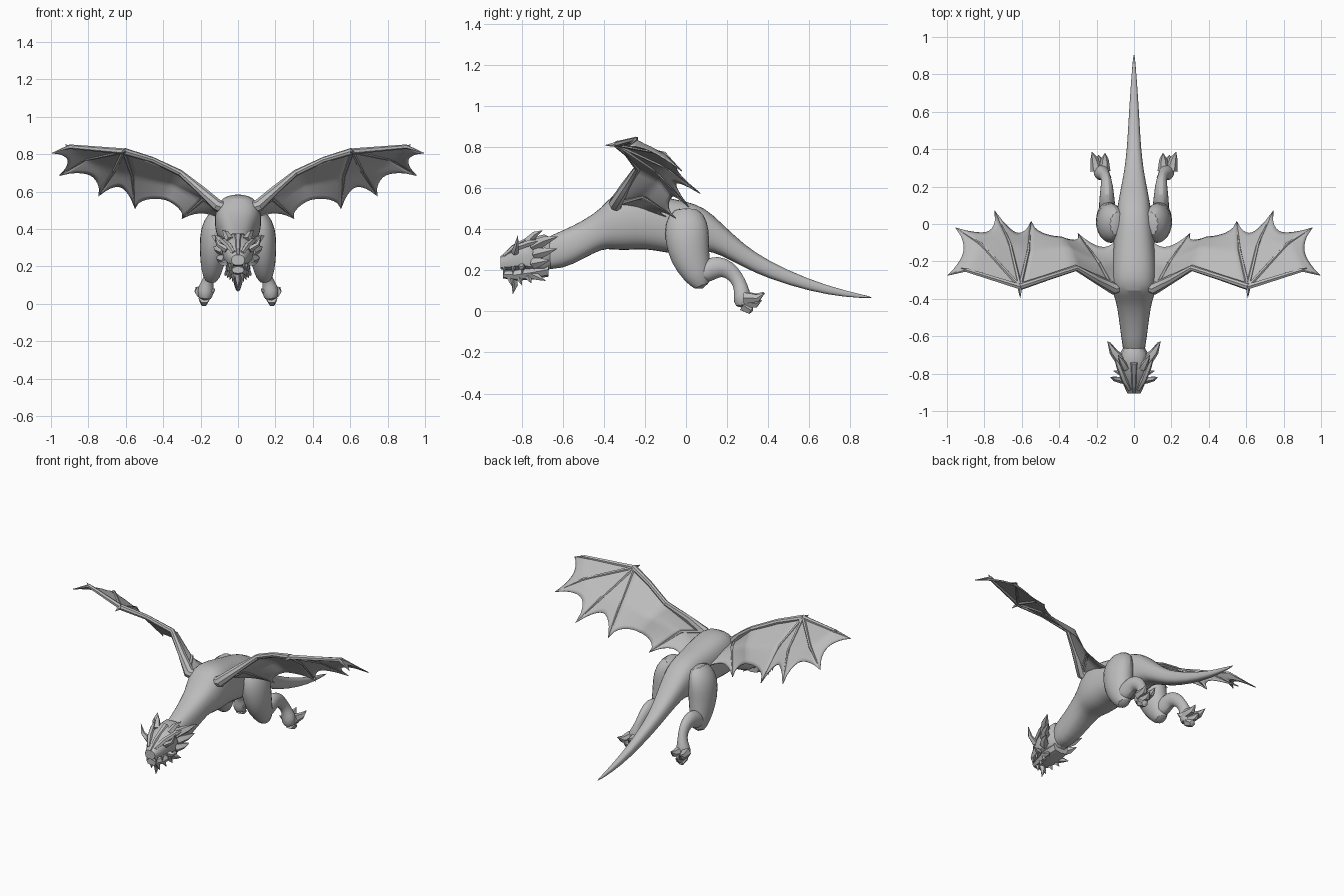
import bpy
import math
from mathutils import Vector

cube = bpy.data.objects.get("Cube")
if cube:
    bpy.data.objects.remove(cube, do_unlink=True)

# One plain grey for everything
grey = bpy.data.materials.new("stone_grey")
grey.use_nodes = True
colour = (0.5, 0.5, 0.5, 1)
grey.diffuse_color = colour
grey.node_tree.nodes["Principled BSDF"].inputs["Base Color"].default_value = colour


def make_object(name, verts, faces, mirror=False, smooth=0, thickness=0, angle=40):
    mesh = bpy.data.meshes.new(name)
    mesh.from_pydata(verts, [], faces)
    mesh.materials.append(grey)
    obj = bpy.data.objects.new(name, mesh)
    bpy.context.collection.objects.link(obj)
    bpy.ops.object.select_all(action="DESELECT")
    obj.select_set(True)
    bpy.context.view_layer.objects.active = obj
    bpy.ops.object.shade_smooth_by_angle(angle=math.radians(angle))
    if thickness:
        solid = obj.modifiers.new("thickness", "SOLIDIFY")
        solid.thickness = thickness
        solid.offset = 0
    if smooth:
        obj.modifiers.new("rounding", "SUBSURF").levels = smooth
        obj.modifiers["rounding"].render_levels = smooth
    if mirror:
        obj.modifiers.new("other_side", "MIRROR").use_mirror_merge = False
    return obj


def squared(value, power):
    return math.copysign(abs(value) ** power, value)


def tube(name, rings, sides=10, upright=False, **options):
    """Loft elliptical rings given as (centre, half width, half height)."""
    centres = [Vector(ring[0]) for ring in rings]
    overall = (centres[-1] - centres[0]).normalized()
    reference = Vector((0, 0, 1)) if abs(overall.x) > 0.7 else Vector((1, 0, 0))
    power = 0.8 if upright else 1
    verts, faces = [], []
    last = len(rings) - 1
    for i, (_, width, height) in enumerate(rings):
        along = (centres[min(i + 1, last)] - centres[max(i - 1, 0)]).normalized()
        if upright:
            along = Vector((0, 1, 0))
        across = (reference - along * reference.dot(along)).normalized()
        up = across.cross(along)
        for k in range(sides):
            a = math.tau * k / sides
            side_step = across * width * squared(math.cos(a), power)
            verts.append(centres[i] + side_step + up * height * squared(math.sin(a), power))
    for i in range(last):
        for k in range(sides):
            n = (k + 1) % sides
            faces.append((i * sides + k, i * sides + n, (i + 1) * sides + n, (i + 1) * sides + k))
    faces.append(tuple(reversed(range(sides))))
    faces.append(tuple(last * sides + k for k in range(sides)))
    return make_object(name, verts, faces, **options)


def profile_loft(name, profile, sides=16, **options):
    """Loft upright sections given as (y, top, bottom, half width)."""
    rings = [((0, y, (top + low) / 2), w, (top - low) / 2) for y, top, low, w in profile]
    return tube(name, rings, sides, True, **options)


def spike(name, base, tip, radius, bend=(0, 0, 0), mirror=True, sides=5):
    base, tip = Vector(base), Vector(tip)
    middle = (base + tip) / 2 + Vector(bend)
    rings = [(base, radius, radius), (middle, radius * 0.65, radius * 0.65), (tip, 0.001, 0.001)]
    tube(name, rings, sides, mirror=mirror)


def sample(points, t):
    """Point at fraction t along a polyline, segments counted equally."""
    s = t * (len(points) - 1)
    i = min(int(s), len(points) - 2)
    return Vector(points[i]).lerp(Vector(points[i + 1]), s - i)


def membrane(name, first, second, lead, sag, steps=10):
    """Skin between two fingers, hung from a leading edge, with a scalloped rim."""
    verts, faces = [], []
    for i in range(steps + 1):
        v = i / steps
        bulge = sample(lead, v) - Vector(lead[0]).lerp(Vector(lead[-1]), v)
        pull = 1 - sag * (4 * v * (1 - v)) ** 0.7
        for j in range(steps + 1):
            u = pull * j / steps
            verts.append(sample(first, u).lerp(sample(second, u), v) + bulge * (1 - u))
    row = steps + 1
    for i in range(steps):
        for j in range(steps):
            k = i * row + j
            faces.append((k, k + 1, k + row + 1, k + row))
    make_object(name, verts, faces, mirror=True, thickness=0.005, angle=60)


# Neck, chest, hips and tail in one sweep
profile_loft("body", [
    (-0.72, .35, .2, .055), (-0.6, .395, .205, .07), (-0.5, .445, .255, .083),
    (-0.41, .505, .305, .097), (-0.36, .575, .3, .12), (-0.29, .592, .295, .128),
    (-0.2, .58, .305, .122), (-0.1, .557, .285, .113), (0, .54, .27, .104),
    (.09, .51, .3, .09), (.17, .435, .275, .076), (.28, .328, .215, .053),
    (.4, .247, .16, .038), (.6, .155, .098, .027), (.78, .1, .068, .015),
    (.915, .07, .064, .003)], smooth=1)

# Skull and jaw
profile_loft("skull", [
    (-0.64, .35, .22, .045), (-0.69, .38, .185, .074), (-0.76, .362, .19, .084),
    (-0.815, .335, .2, .072), (-0.865, .298, .2, .054), (-0.905, .262, .205, .036)], sides=10)
profile_loft("lower_jaw", [
    (-0.67, .24, .17, .055), (-0.75, .225, .155, .068), (-0.83, .207, .15, .052),
    (-0.893, .2, .162, .032)], sides=8)
tube("brow_ridges", [((.022, -.885, .272), .012, .012), ((.05, -.835, .31), .018, .018),
                     ((.08, -.76, .335), .016, .016), ((.105, -.7, .35), .002, .002)], 6, mirror=True)
tube("nose_ridge", [((0, -.9, .258), .01, .012), ((0, -.84, .31), .016, .018),
                    ((0, -.74, .36), .022, .02)], 6)

# Horns, frill and beard
spike("crown_horns", (.045, -.77, .34), (.085, -.7, .395), .024, (0, 0, .01))
spike("rear_horns", (.06, -.74, .32), (.142, -.625, .365), .034, (.01, 0, .005))
spike("frill_upper", (.07, -.73, .28), (.13, -.63, .305), .032, (.01, 0, 0))
spike("frill_lower", (.065, -.74, .235), (.115, -.665, .25), .03, (.01, 0, 0))
spike("brow_horns", (.06, -.835, .29), (.125, -.82, .37), .02, (.014, 0, -.012))
spike("cheek_spikes", (.055, -.8, .22), (.11, -.785, .225), .02, (0, 0, -.008))
spike("jaw_spikes", (.045, -.75, .18), (.07, -.685, .15), .022)
spike("chin_beard", (0, -.845, .17), (0, -.845, .085), .024, (0, .01, 0), mirror=False)
for n in range(3):
    y = -.86 + n * .045
    spike("beard_spike", (.02 + n * .012, y, .17), (.03 + n * .014, y + .015, .118 + n * .01), .016)
    spike("upper_fang", (.032 + n * .012, y - .025, .22), (.034 + n * .012, y - .03, .18), .009)

# Hind legs
tube("thighs", [
    ((.085, 0, .505), .04, .07), ((.12, .002, .43), .074, .11), ((.127, .005, .35), .082, .113),
    ((.132, .02, .26), .075, .1), ((.14, .055, .18), .06, .075), ((.145, .083, .11), .034, .036)],
    12, mirror=True, smooth=1)
tube("shins", [
    ((.143, .05, .17), .048, .045), ((.144, .105, .2), .046, .06), ((.145, .16, .222), .04, .057),
    ((.145, .208, .205), .034, .046), ((.15, .247, .165), .028, .036), ((.162, .268, .12), .03, .036),
    ((.174, .275, .075), .05, .046), ((.178, .275, .015), .038, .042)], 10, mirror=True, smooth=1)
for base, tip in [((.2, .285, .065), (.225, .385, .09)), ((.158, .285, .07), (.155, .38, .095)),
                  ((.182, .285, .045), (.19, .37, .055)), ((.18, .28, .03), (.185, .325, .002))]:
    spike("toe_claws", base, tip, .032, (0, .015, -.012), sides=6)
spike("heel_claws", (.15, .27, .06), (.122, .25, .08), .02)

# Wing bones
shoulder, elbow, wrist = (.11, -.345, .525), (.31, -.235, .7), (.61, -.335, .815)
tip_finger = [wrist, (.9, -.245, .84), (.995, -.275, .805)]
long_finger = [wrist, (.82, -.105, .77), (.955, -.02, .685)]
mid_finger = [wrist, (.665, -.1, .705), (.745, .07, .575)]
inner_finger = [wrist, (.565, -.145, .685), (.55, .015, .508)]
elbow_finger = [shoulder, (.185, -.21, .56), (.3, -.05, .455)]
body_edge = [(.09, -.33, .52), (.1, -.22, .5), (.1, -.09, .46)]

tube("wing_arms", [((.05, -.32, .5), .035, .035), (shoulder, .033, .033),
                   ((.2, -.295, .61), .024, .024), (elbow, .017, .017),
                   ((.46, -.285, .77), .016, .016), (wrist, .019, .019)], 8, mirror=True)
for finger, size in ((tip_finger, .016), (long_finger, .012), (mid_finger, .012),
                     (inner_finger, .012), (elbow_finger, .014)):
    tube("wing_fingers", [(finger[0], size, size), (finger[1], size * .75, size * .75),
                          (finger[2], .001, .001)], 6, mirror=True)
spike("wrist_claws", (.61, -.33, .815), (.608, -.395, .81), .014)
spike("fingertip_knuckles", (.87, -.25, .835), (.925, -.235, .85), .01)

# Wing skin
membrane("outer_skin", tip_finger, long_finger, [wrist, wrist], .26)
membrane("second_skin", long_finger, mid_finger, [wrist, wrist], .27)
membrane("third_skin", mid_finger, inner_finger, [wrist, wrist], .27)
membrane("arm_skin", inner_finger, elbow_finger, [wrist, elbow, shoulder], .24, 14)
membrane("body_skin", elbow_finger, body_edge, [shoulder, body_edge[0]], .18)
